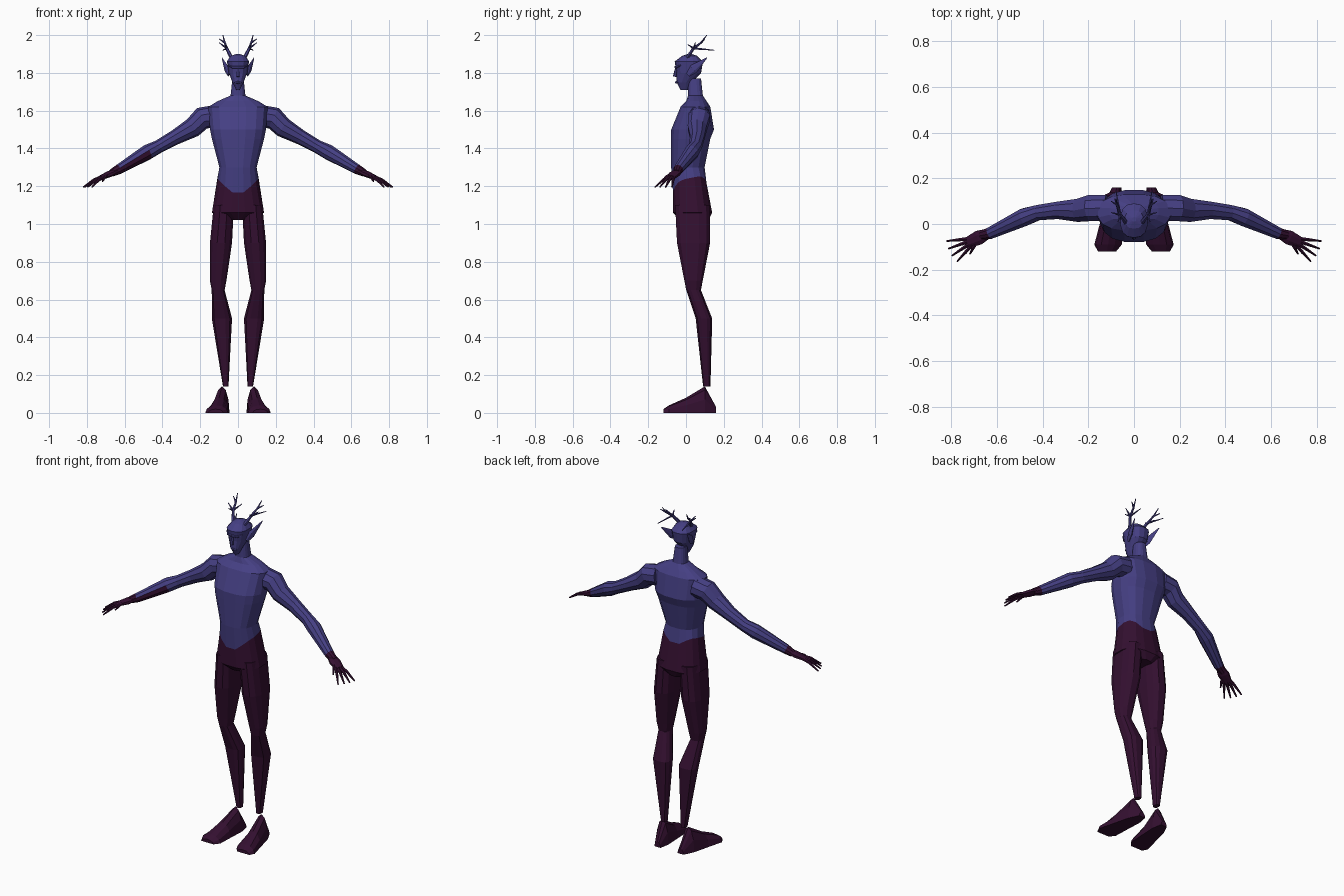
import bpy, bmesh, math
from mathutils import Vector

cube = bpy.data.objects.get("Cube")
if cube:
    bpy.data.objects.remove(cube, do_unlink=True)


def material(name, *colour):
    mat = bpy.data.materials.new(name)
    mat.use_nodes = True
    mat.diffuse_color = (*colour, 1)
    mat.node_tree.nodes["Principled BSDF"].inputs["Base Color"].default_value = (*colour, 1)
    return mat


SKIN = material("violet blue skin", .06, .05, .23)
DARK = material("dark plum", .034, .005, .03)


def circle(sides):
    """Cosine and sine pairs around a ring."""
    turns = [math.tau * (i + .5) / sides for i in range(sides)]
    return [(math.cos(turn), math.sin(turn)) for turn in turns]


def squarer(value):
    return math.copysign(abs(value) ** .8, value)


def level(z, right, left, front, back, sides=12):
    """Horizontal rounded-box ring between the given limits."""
    middle = Vector((right + left, front + back, z * 2)) / 2
    return [middle + Vector((squarer(c) * (left - right), squarer(s) * (back - front), 0)) / 2
            for c, s in circle(sides)]


def centred(rows, sides=16):
    """Level rings that are symmetric about the middle of the body."""
    return [level(z, -width, width, front, back, sides) for z, width, front, back in rows]


def taper(start, end, count):
    return [start + (end - start) * i / (count - 1) for i in range(count)]


def tube(path, radii, flatness=1, sides=8):
    """Rings square to a path; flatness scales their height."""
    points = [Vector(p) for p in path]
    rings = []
    for i, (point, radius) in enumerate(zip(points, radii)):
        along = (points[min(i + 1, len(points) - 1)] - points[max(i - 1, 0)]).normalized()
        across = along.cross(Vector((0, 0, 1))).normalized()
        up = across.cross(along) * flatness
        rings.append([point + (across * c + up * s) * radius for c, s in circle(sides)])
    return rings


def loft(name, rings, mat=SKIN, side=1, is_dark=None):
    """Skin a list of rings, cap both ends, colour the dark faces by a rule."""
    bm = bmesh.new()
    loops = [[bm.verts.new((p.x * side, p.y, p.z)) for p in ring] for ring in rings]
    for lower, upper in zip(loops, loops[1:]):
        for i in range(len(lower)):
            bm.faces.new((lower[i - 1], lower[i], upper[i], upper[i - 1]))
    bm.faces.new(loops[0])
    bm.faces.new(loops[-1])
    bmesh.ops.recalc_face_normals(bm, faces=bm.faces)
    mesh = bpy.data.meshes.new(name)
    mesh.materials.append(mat)
    if is_dark:
        mesh.materials.append(DARK)
        for face in bm.faces:
            face.material_index = int(is_dark(face.calc_center_median(), face.normal))
    bm.to_mesh(mesh)
    bm.free()
    bpy.context.collection.objects.link(bpy.data.objects.new(name, mesh))


# Waistline: low in front, higher at the back and highest at the hips
waist = level(1.15, -.11, .11, -.07, .11, sides=16)
for point, (c, s) in zip(waist, circle(16)):
    point.z += .09 * abs(c) + .05 * max(s, 0)

# Torso and neck
loft("torso", [waist] + centred([
    (1.3, .1, -.08, .1), (1.45, .14, -.08, .13), (1.5, .15, -.08, .15), (1.62, .16, -.03, .13),
    (1.65, .11, 0, .11), (1.68, .04, .01, .09), (1.77, .03, .01, .08)]))

# Pelvis
loft("pelvis", [waist] + centred([(1.06, .14, -.07, .14), (1.02, .05, -.03, .12)]), DARK)

# Head
loft("head", centred([
    (1.71, .01, -.03, .01), (1.75, .03, -.05, .03), (1.8, .05, -.05, .08),
    (1.86, .06, -.06, .09), (1.89, .04, -.02, .06), (1.9, .01, .01, .03)], sides=14))

# Nose and lips
loft("nose", tube([(0, -.05, 1.83), (0, -.06, 1.78)], [.006, .01], sides=6))
loft("lips", tube([(-.02, -.04, 1.75), (0, -.05, 1.75), (.02, -.04, 1.75)], [.003, .008, .003], sides=6))

# Each leg section: height, inner, outer, front, back
LEG = [(1.1, .02, .13, -.06, .13), (.9, .03, .15, -.05, .13), (.7, .06, .15, -.01, .09),
       (.65, .07, .14, 0, .08), (.5, .03, .14, .05, .14), (.14, .05, .08, .09, .13)]

# Each foot section: distance back, half width, height
FOOT = [(.16, .02, .03), (.1, .04, .14), (0, .05, .08), (-.09, .06, .04), (-.12, .04, .02)]

# Arm centre line from inside the chest to the wrist
ARM = [(.12, .07, 1.57), (.19, .07, 1.56), (.24, .06, 1.51), (.33, .06, 1.46),
       (.42, .05, 1.41), (.48, .03, 1.38), (.63, -.04, 1.29), (.67, -.05, 1.27)]
ARM_RADII = [.06, .06, .053, .04, .035, .041, .027, .02]

# Antler stem, and prongs given by the stem point they leave and their tip
STEM = [(.03, 0, 1.87), (.06, .04, 1.93), (.07, .08, 1.96), (.08, .11, 2)]
PRONGS = {"back": (1, (.08, .15, 1.92)), "outer": (1, (.1, .05, 1.96)),
          "front": (1, (.07, .01, 1.95)), "upper": (2, (.1, .1, 1.98))}

FINGERS = ["little_finger", "ring_finger", "middle_finger", "index_finger", "thumb"]


def foot_ring(back, width, height):
    """Arched section with a flat sole; the toes turn outwards."""
    arch = [math.pi * i / 6 for i in range(7)]
    return [Vector((.1 - back * .15 + width * math.cos(a), back, height * math.sin(a))) for a in arch]


for side, label in ((1, "left_"), (-1, "right_")):
    # Legs and feet
    loft(label + "leg", [level(*section) for section in LEG], DARK, side)
    loft(label + "foot", [foot_ring(*section) for section in FOOT], DARK, side)

    # Arms: dark wrists, and a dark patch along the front of the right forearm
    def is_dark(centre, normal):
        wrist = abs(centre.x) > .63
        patch = centre.x < -.45 and normal.y < -.2 and normal.z < .4
        return wrist or patch
    loft(label + "arm", tube(ARM, ARM_RADII, sides=10), SKIN, side, is_dark)

    # Hands: the fingers fan out from the middle of the palm
    palm = Vector((.68, -.06, 1.265))
    reach = Vector((.045, -.02, -.02))
    loft(label + "palm", tube([palm - reach, palm, palm + reach], [.022, .034, .026], .5), DARK, side)
    for i, finger in enumerate(FINGERS):
        spread = math.radians(6 + 14 * i)
        length = .08 if finger == "thumb" else .14
        tip = palm + Vector((math.cos(spread), -math.sin(spread), -.5)) * length
        knuckle = palm.lerp(tip, .6) + Vector((0, 0, .01))
        loft(label + finger, tube([palm, knuckle, tip], taper(.012, .004, 3), sides=6), DARK, side)

    # Pointed ears and brow ridge
    loft(label + "ear", tube([(.05, .01, 1.79), (.06, .04, 1.82), (.085, .11, 1.88)],
                             [.005, .01, .001], 2.5, 6), SKIN, side)
    loft(label + "brow", tube([(0, -.055, 1.83), (.03, -.05, 1.83), (.05, -.03, 1.84)],
                              taper(.008, .004, 3), sides=6), SKIN, side)

    # Antlers
    loft(label + "antler", tube(STEM, taper(.011, .002, len(STEM)), sides=6), SKIN, side)
    for name, (start, tip) in PRONGS.items():
        loft(label + name + "_prong", tube([STEM[start], tip], [.006, .002], sides=6), SKIN, side)
